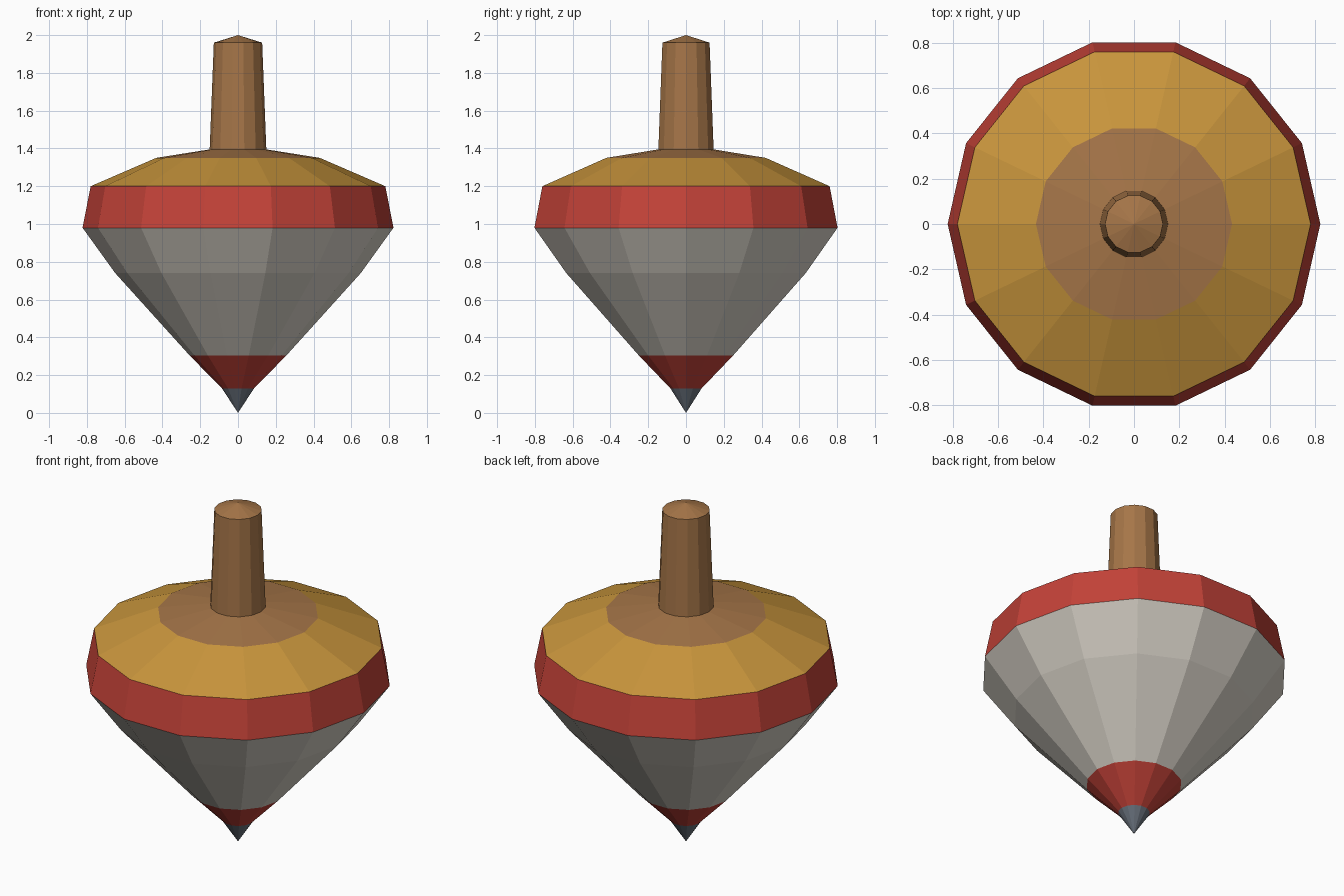
import bpy, bmesh
from math import cos, sin, tau

if "Cube" in bpy.data.objects:
    bpy.data.objects.remove(bpy.data.objects["Cube"])

SIDES = 14


def paint(name, rgb):
    mat = bpy.data.materials.new(name)
    mat.diffuse_color = (*rgb, 1)
    mat.use_nodes = True
    mat.node_tree.nodes["Principled BSDF"].inputs["Base Color"].default_value = mat.diffuse_color
    return mat


def lathe(name, profile, mat):
    """Revolve (radius, height) points, listed bottom to top, into flat facets."""
    bm = bmesh.new()
    rings = []
    for r, z in profile:
        count = SIDES if r > 0 else 1
        rings.append([bm.verts.new((r * cos(tau * i / SIDES), r * sin(tau * i / SIDES), z))
                      for i in range(count)])
    for low, high in zip(rings, rings[1:]):
        for i in range(SIDES):
            j = (i + 1) % SIDES
            if len(low) == 1:
                bm.faces.new((low[0], high[j], high[i]))
            elif len(high) == 1:
                bm.faces.new((low[i], low[j], high[0]))
            else:
                bm.faces.new((low[i], low[j], high[j], high[i]))
    mesh = bpy.data.meshes.new(name)
    bm.to_mesh(mesh)
    bm.free()
    mesh.materials.append(mat)
    obj = bpy.data.objects.new(name, mesh)
    bpy.context.collection.objects.link(obj)
    return obj


red = paint("red_paint", (0.55, 0.055, 0.04))
gold = paint("gold_paint", (0.58, 0.30, 0.045))
cream = paint("cream_paint", (0.68, 0.64, 0.57))
wood = paint("wood", (0.38, 0.18, 0.065))
steel = paint("steel", (0.14, 0.165, 0.20))

# Pointed metal tip and the red collar above it
lathe("tip", [(0, 0), (0.085, 0.13)], steel)
lathe("lower_band", [(0.085, 0.13), (0.257, 0.305)], red)
# Cream body widening to the rim
lathe("body", [(0.257, 0.305), (0.65, 0.74), (0.823, 0.98)], cream)
# Red rim and gold shoulder
lathe("rim_band", [(0.823, 0.98), (0.78, 1.2)], red)
lathe("shoulder", [(0.78, 1.2), (0.433, 1.35)], gold)
# Wooden crown and tapered handle with a low peak
lathe("crown", [(0.433, 1.35), (0.15, 1.395)], wood)
lathe("handle", [(0.15, 1.395), (0.128, 1.96), (0, 2.0)], wood)
